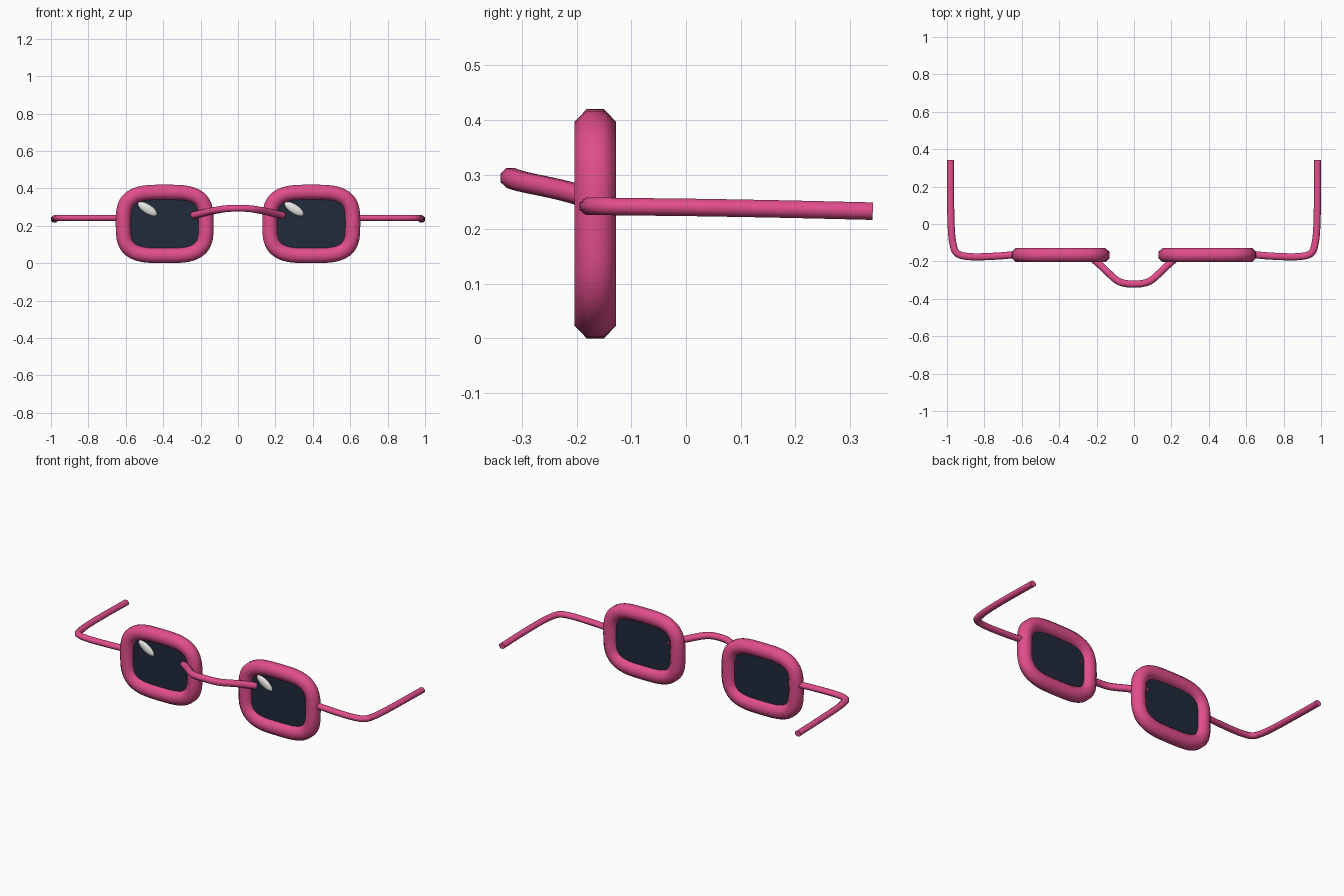
import bpy, bmesh, math
from mathutils import Vector, Matrix

cube = bpy.data.objects.get("Cube")
if cube:
    bpy.data.objects.remove(cube, do_unlink=True)


def material(name, rgb):
    m = bpy.data.materials.new(name)
    m.use_nodes = True
    m.diffuse_color = (*rgb, 1)
    bsdf = next(n for n in m.node_tree.nodes if n.type == 'BSDF_PRINCIPLED')
    bsdf.inputs["Base Color"].default_value = (*rgb, 1)
    return m


PINK = material("pink_frame", (0.75, 0.075, 0.26))
NAVY = material("dark_lens", (0.015, 0.024, 0.044))
WHITE = material("white_glint", (0.8, 0.8, 0.78))

LENS_X, LENS_Y, LENS_Z = 0.392, -0.166, 0.21


def finish(name, bm, mat, angle=60):
    bmesh.ops.recalc_face_normals(bm, faces=bm.faces)
    me = bpy.data.meshes.new(name)
    bm.to_mesh(me)
    bm.free()
    me.materials.append(mat)
    ob = bpy.data.objects.new(name, me)
    bpy.context.collection.objects.link(ob)
    bpy.ops.object.select_all(action='DESELECT')
    ob.select_set(True)
    bpy.context.view_layer.objects.active = ob
    bpy.ops.object.shade_smooth_by_angle(angle=math.radians(angle))
    return ob


def smooth_path(pts, steps=6):
    """Catmull-Rom curve through the points."""
    p = [Vector(q) for q in pts]
    p = [2 * p[0] - p[1]] + p + [2 * p[-1] - p[-2]]
    out = []
    for a, b, c, d in zip(p, p[1:], p[2:], p[3:]):
        for i in range(steps):
            t = i / steps
            out.append(0.5 * (2 * b + (c - a) * t + (2 * a - 5 * b + 4 * c - d) * t**2
                              + (3 * b - a - 3 * c + d) * t**3))
    return out + [p[-2]]


def tube(name, path, up, r_side, r_up, closed=False):
    """Sweep an eight-sided section along a path."""
    bm = bmesh.new()
    up, n, rings = Vector(up), len(path), []
    for i, p in enumerate(path):
        nxt = path[(i + 1) % n] if closed else path[min(i + 1, n - 1)]
        prv = path[i - 1] if closed else path[max(i - 1, 0)]
        tan = (nxt - prv).normalized()
        side = tan.cross(up).normalized()
        top = side.cross(tan)
        ring = []
        for k in range(8):
            a = (k + 0.5) * math.pi / 4
            grow = 1 / math.cos(math.pi / 8)
            ring.append(bm.verts.new(p + grow * (side * r_side * math.cos(a) + top * r_up * math.sin(a))))
        rings.append(ring)
    pairs = list(zip(rings, rings[1:]))
    if closed:
        pairs.append((rings[-1], rings[0]))
    else:
        bm.faces.new(rings[0])
        bm.faces.new(rings[-1])
    for a, b in pairs:
        for k in range(8):
            bm.faces.new((a[k], a[(k + 1) % 8], b[(k + 1) % 8], b[k]))
    return finish(name, bm, PINK)


def rounded_outline(cx, half_w, half_h, y, n=48, power=3.4):
    pts = []
    for i in range(n):
        a = 2 * math.pi * i / n
        c, s = math.cos(a), math.sin(a)
        pts.append(Vector((cx + half_w * math.copysign(abs(c) ** (2 / power), c), y,
                           LENS_Z + half_h * math.copysign(abs(s) ** (2 / power), s))))
    return pts


for side, sx in (("left", 1), ("right", -1)):
    cx = sx * LENS_X
    # Rim
    tube(side + "_rim", rounded_outline(cx, 0.222, 0.17, LENS_Y), (0, 1, 0), 0.04, 0.038, closed=True)

    # Lens
    bm = bmesh.new()
    face = bm.faces.new([bm.verts.new(p) for p in rounded_outline(cx, 0.222, 0.17, LENS_Y - 0.008)])
    ext = bmesh.ops.extrude_face_region(bm, geom=[face])
    bmesh.ops.translate(bm, vec=(0, 0.016, 0),
                        verts=[v for v in ext["geom"] if isinstance(v, bmesh.types.BMVert)])
    finish(side + "_lens", bm, NAVY, 30)

    # Glint, on the same side of both lenses
    bm = bmesh.new()
    place = (Matrix.Translation((cx - 0.092, LENS_Y - 0.01, LENS_Z + 0.08))
             @ Matrix.Rotation(math.radians(33), 4, 'Y') @ Matrix.Diagonal((0.06, 0.014, 0.025, 1)))
    bmesh.ops.create_uvsphere(bm, u_segments=16, v_segments=10, radius=1, matrix=place)
    finish(side + "_glint", bm, WHITE)

    # Temple arm
    arm = [(0.63, -0.163, 0.242), (0.74, -0.172, 0.242), (0.87, -0.175, 0.242), (0.945, -0.158, 0.242),
           (0.969, -0.10, 0.241), (0.978, 0.0, 0.24), (0.981, 0.17, 0.237), (0.981, 0.342, 0.233)]
    tube(side + "_arm", smooth_path([(sx * x, y, z) for x, y, z in arm]), (0, 0, 1), 0.019, 0.016)

# Nose bridge
half = [(0.24, -0.168, 0.255), (0.17, -0.23, 0.272), (0.10, -0.295, 0.286), (0.055, -0.316, 0.292)]
bridge = [(-x, y, z) for x, y, z in half] + [(0, -0.321, 0.294)] + half[::-1]
tube("nose_bridge", smooth_path(bridge), (0, 0, 1), 0.019, 0.018)
